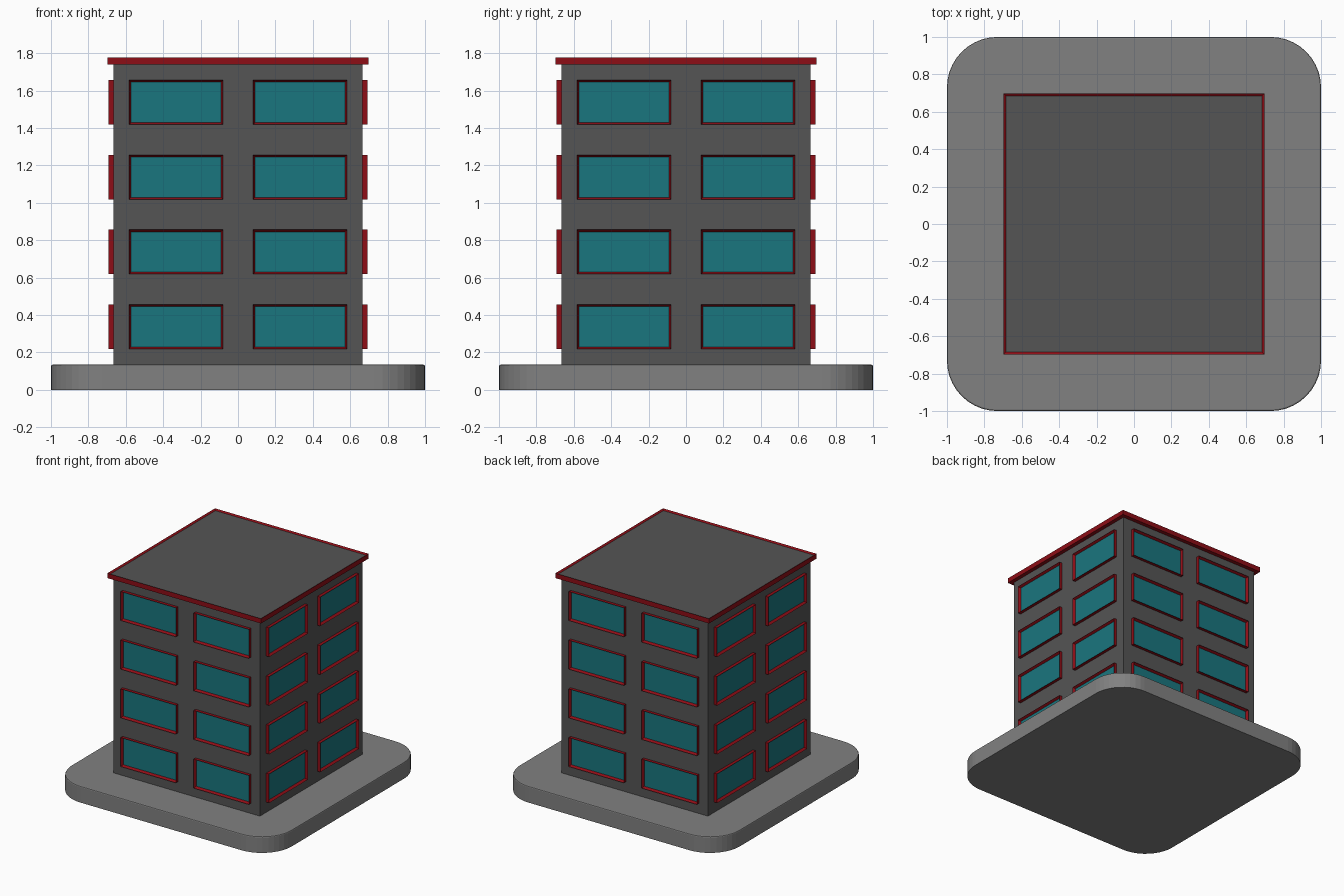
import bpy, bmesh
from math import pi
from mathutils import Matrix, Vector

if "Cube" in bpy.data.objects:
    bpy.data.objects.remove(bpy.data.objects["Cube"])


def material(name, color):
    m = bpy.data.materials.new(name)
    m.diffuse_color = (*color, 1)
    m.use_nodes = True
    m.node_tree.nodes["Principled BSDF"].inputs["Base Color"].default_value = m.diffuse_color
    return m


RED = material("red_trim", (0.27, 0.004, 0.008))
TEAL = material("teal_glass", (0.01, 0.18, 0.21))
DARK = material("dark_grey", (0.09, 0.09, 0.09))
STONE = material("stone_grey", (0.22, 0.22, 0.22))


def add_object(name, bm, *mats):
    bmesh.ops.recalc_face_normals(bm, faces=bm.faces)
    mesh = bpy.data.meshes.new(name)
    bm.to_mesh(mesh)
    bm.free()
    for m in mats:
        mesh.materials.append(m)
    ob = bpy.data.objects.new(name, mesh)
    bpy.context.collection.objects.link(ob)
    return ob


def box(lo, hi):
    lo, hi = Vector(lo), Vector(hi)
    bm = bmesh.new()
    bmesh.ops.create_cube(bm, size=1, matrix=Matrix.Translation((lo + hi) / 2)
                          @ Matrix.Diagonal((*(hi - lo), 1)))
    return bm


def recess(bm, direction, border, depth):
    """Inset the face looking along direction, sink it and give it material 1."""
    bm.normal_update()
    face = max(bm.faces, key=lambda f: f.normal.dot(direction))
    bmesh.ops.inset_region(bm, faces=[face], thickness=border)
    bmesh.ops.translate(bm, verts=face.verts, vec=-direction * depth)
    face.material_index = 1


# Base slab: rounded corners, then a fine bevel round the top rim
bm = box((-1, -1, 0), (1, 1, 0.134))
corners = [e for e in bm.edges if abs(e.verts[0].co.z - e.verts[1].co.z) > 0.1]
bmesh.ops.bevel(bm, geom=corners, offset=0.27, segments=10, profile=0.5, affect='EDGES')
rim = [e for e in bm.edges if all(v.co.z > 0.13 for v in e.verts)]
bmesh.ops.bevel(bm, geom=rim, offset=0.008, segments=2, profile=0.5, affect='EDGES')
base = add_object("base_slab", bm, STONE)

# Main block
add_object("walls", box((-0.665, -0.665, 0.13), (0.665, 0.665, 1.745)), DARK)

# Roof: red trim around a slightly sunken deck
bm = box((-0.698, -0.698, 1.738), (0.698, 0.698, 1.778))
recess(bm, Vector((0, 0, 1)), 0.02, 0.01)
add_object("roof", bm, RED, DARK)

# Windows: red frame with sunken glass, two per floor on each side
for s, side in enumerate(("front", "right", "back", "left")):
    for floor in range(4):
        for col, x in enumerate((-0.583, 0.08)):
            z = 0.218 + 0.4 * floor
            bm = box((x, -0.692, z), (x + 0.503, -0.655, z + 0.238))
            recess(bm, Vector((0, -1, 0)), 0.016, 0.02)
            bm.transform(Matrix.Rotation(s * pi / 2, 4, 'Z'))
            add_object(f"{side}_window_{floor + 1}_{col + 1}", bm, RED, TEAL)
